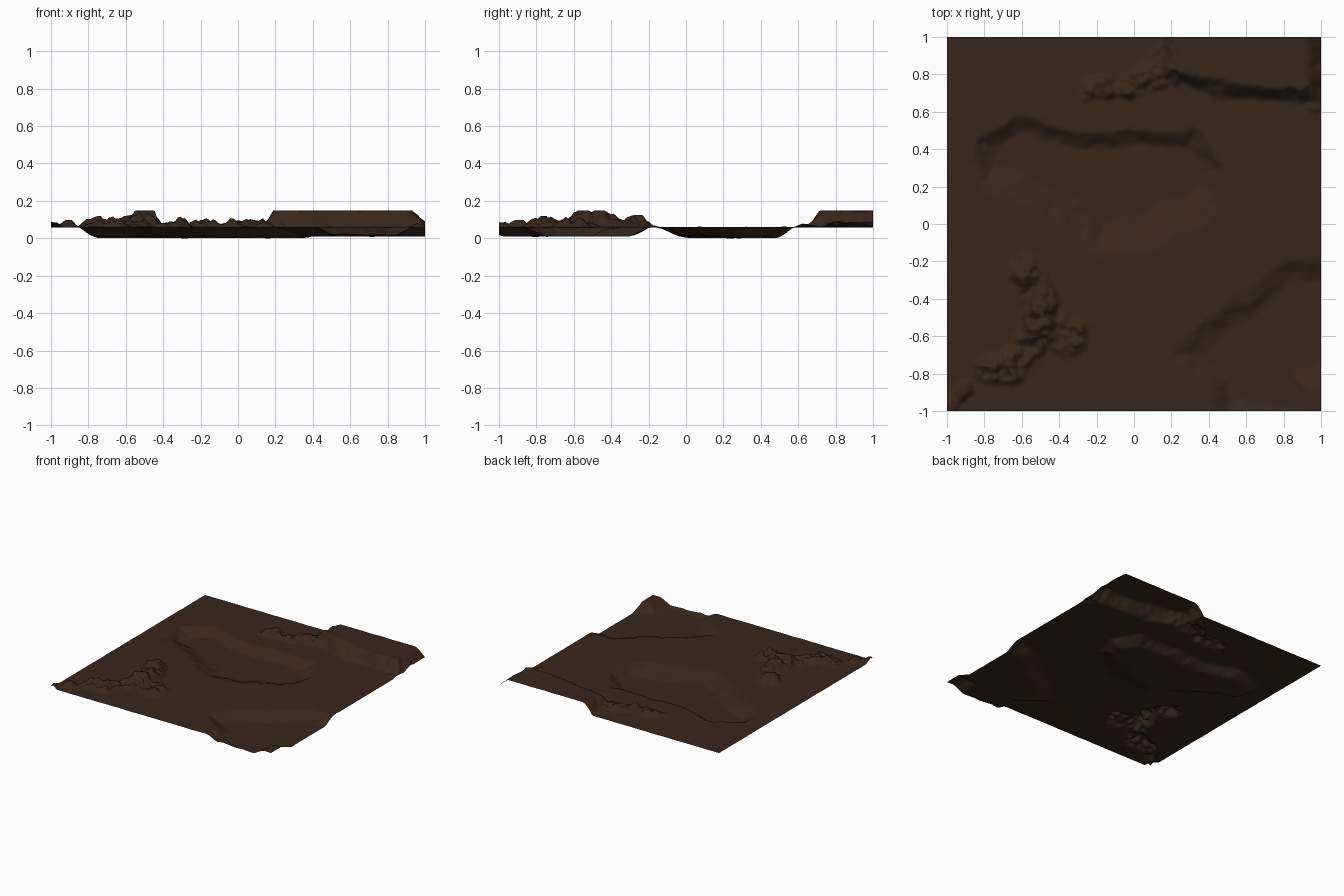
import bpy, bmesh
from mathutils import Vector, noise

if "Cube" in bpy.data.objects:
    bpy.data.objects.remove(bpy.data.objects["Cube"])

N = 180          # grid resolution
BASE = 0.064     # level of the flat ground


def smooth(t):
    t = min(1.0, max(0.0, t))
    return t * t * (3 - 2 * t)


def seg_dist(p, a, b):
    ab = b - a
    t = min(1.0, max(0.0, (p - a).dot(ab) / ab.length_squared))
    return (p - a - ab * t).length


def path_dist(p, path):
    return min(seg_dist(p, a, b) for a, b in zip(path, path[1:]))


def area_depth(p, loop):
    """Signed distance to a closed outline, positive inside."""
    inside, dist = False, 9.0
    for a, b in zip(loop, loop[1:] + loop[:1]):
        dist = min(dist, seg_dist(p, a, b))
        if (a.y > p.y) != (b.y > p.y):
            if p.x < (b.x - a.x) * (p.y - a.y) / (b.y - a.y) + a.x:
                inside = not inside
    return dist if inside else -dist


def points(*xy):
    return [Vector(c) for c in xy]


# Outlines of the two shallow basins and the raised plateau
north_basin = points((-.8, .42), (-.62, .53), (-.38, .48), (-.15, .43), (.05, .47), (.3, .47),
                     (.43, .3), (.33, .08), (.08, -.04), (-.2, -.08), (-.36, .06),
                     (-.58, .2), (-.78, .25))
east_basin = points((.27, -.7), (.45, -.55), (.62, -.43), (.82, -.26), (1.1, -.22),
                    (1.15, -.75), (.9, -.85), (.86, -1.04), (.5, -1.04), (.45, -.85))
plateau = points((.18, .8), (.3, .78), (.48, .71), (.7, .69), (.98, .71), (.98, .96),
                 (.96, 1.3), (.25, 1.3), (.2, .95))

# Centre lines of the rocky patches: path, radius, height
rock_patches = [
    (points((-.57, -.24), (-.5, -.4), (-.5, -.52), (-.36, -.6)), .085, .058),
    (points((-.5, -.5), (-.6, -.68), (-.66, -.78), (-.76, -.78)), .075, .055),
    (points((-.25, .72), (-.05, .73), (.1, .79), (.3, .8)), .055, .042),
    (points((.1, .85), (.2, .96)), .05, .03),
    (points((.88, .76), (.96, .65)), .05, .02),
    (points((-.98, -.97), (-.9, -.88)), .045, .035),
]


def fbm(x, y, freq, seed, octaves=3):
    return sum(noise.noise(Vector((x * freq * 2 ** i, y * freq * 2 ** i, seed + i * 7.3))) / 2 ** i
               for i in range(octaves))


def height(x, y):
    # Wobble the position so the outlines look eroded
    p = Vector((x + .03 * fbm(x, y, 5, 1.5), y + .03 * fbm(x, y, 5, 9.5)))
    z = BASE
    # basins with a steep north bank and a gentle south bank
    soft = .055 + .06 * smooth((.35 - y) / .3)
    n = smooth(area_depth(p, north_basin) / (2 * soft) + .5)
    e = smooth(area_depth(p, east_basin) / .15 + .5)
    z -= .058 * n + .05 * e
    # plateau
    t = smooth(area_depth(p, plateau) / .11 + .5)
    z += .088 * t
    # broken rock
    for path, radius, top in rock_patches:
        d = path_dist(p, path)
        if d < radius * 1.4:
            w = smooth((1.4 * radius - d) / (.9 * radius))
            z += w * top * min(1.1, max(0, .6 + .9 * fbm(x, y, 13, 4.2)))
    # surface roughness, strongest on the banks
    bank = 4 * (n * (1 - n) + e * (1 - e) + t * (1 - t))
    z += (.0022 + .007 * bank) * fbm(x, y, 9, 20.1, 4)
    return min(.154, max(0.0, z))


# Ground sheet
bm = bmesh.new()
bmesh.ops.create_grid(bm, x_segments=N, y_segments=N, size=1.0)
for v in bm.verts:
    v.co.z = height(v.co.x, v.co.y)
low = min(v.co.z for v in bm.verts)
for v in bm.verts:
    v.co.z -= low
for f in bm.faces:
    f.smooth = True
mesh = bpy.data.meshes.new("terrain")
bm.to_mesh(mesh)
bm.free()
terrain = bpy.data.objects.new("terrain", mesh)
bpy.context.collection.objects.link(terrain)

soil = bpy.data.materials.new("dark_soil")
soil.diffuse_color = (0.04, 0.02, 0.01, 1)
soil.use_nodes = True
soil.node_tree.nodes["Principled BSDF"].inputs["Base Color"].default_value = soil.diffuse_color
mesh.materials.append(soil)
